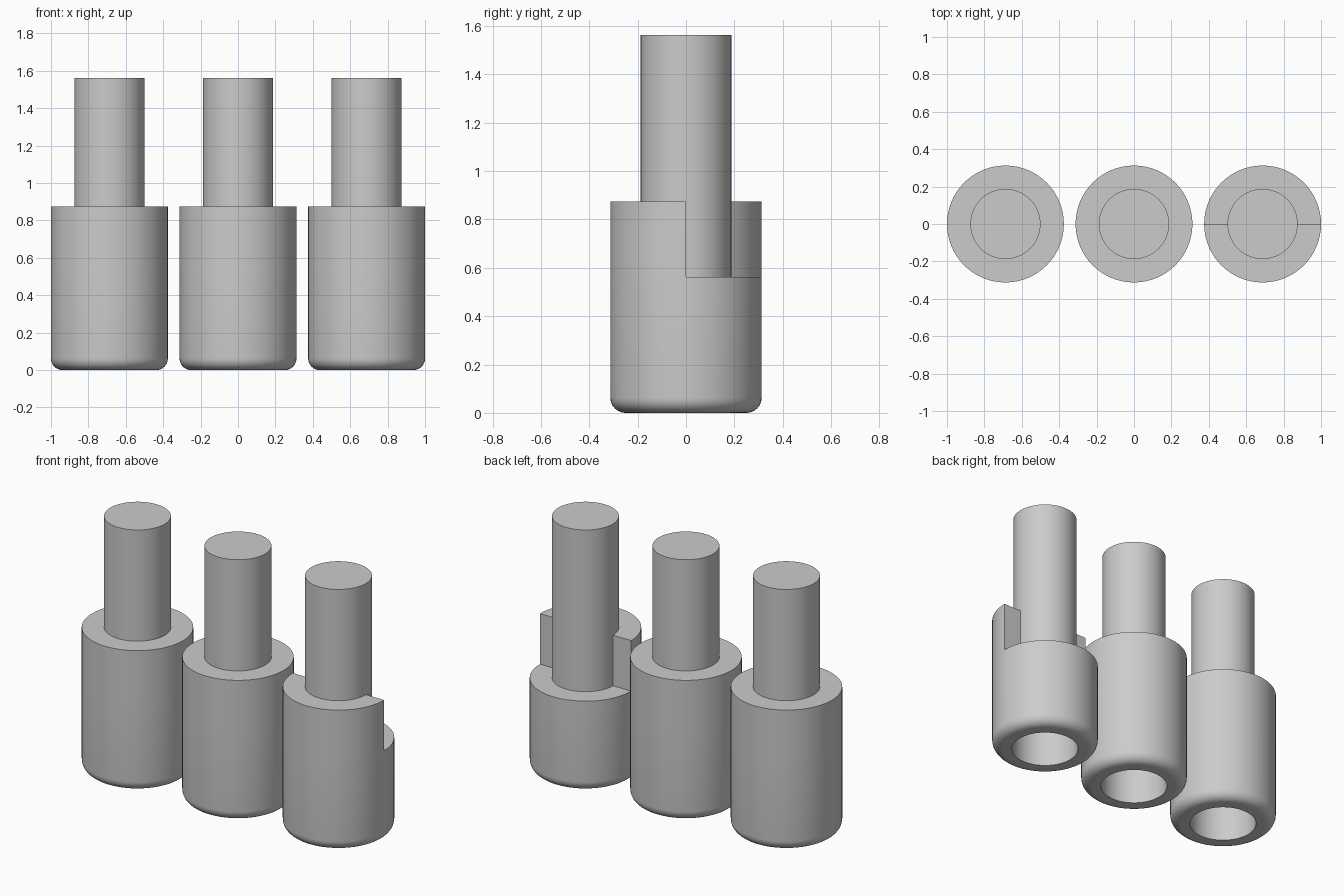
import bpy
import bmesh
from math import pi, sin, cos, radians

if "Cube" in bpy.data.objects:
    bpy.data.objects.remove(bpy.data.objects["Cube"], do_unlink=True)

BODY_R, PIN_R, HOLE_R = 0.3125, 0.1875, 0.195
BODY_TOP, PIN_TOP, NOTCH_Z, HOLE_TOP = 0.875, 1.5625, 0.5625, 0.5
FILLET = 0.0625
SPACING = 0.6875

grey = bpy.data.materials.new("plain grey")
grey.use_nodes = True
colour = (0.6, 0.6, 0.6, 1)
grey.diffuse_color = colour
grey.node_tree.nodes["Principled BSDF"].inputs["Base Color"].default_value = colour


def profile(notched):
    """Half outline: blind socket, rounded foot, wall, shoulder, pin."""
    pts = [(0, HOLE_TOP), (HOLE_R, HOLE_TOP), (HOLE_R, 0)]
    for i in range(9):
        a = i / 8 * pi / 2
        pts.append((BODY_R - FILLET + FILLET * sin(a), FILLET - FILLET * cos(a)))
    pts.append((BODY_R, NOTCH_Z))
    pts.append((PIN_R, NOTCH_Z) if notched else (BODY_R, BODY_TOP))
    pts += [(PIN_R, BODY_TOP), (PIN_R, PIN_TOP), (0, PIN_TOP)]
    return pts


def half_turn(bm, pts, direction):
    """Sweep the outline half a turn: +1 makes the back, -1 the front."""
    verts = [bm.verts.new((r, 0, z)) for r, z in pts]
    edges = [bm.edges.new(pair) for pair in zip(verts, verts[1:])]
    bmesh.ops.spin(bm, geom=verts + edges, cent=(0, 0, 0), axis=(0, 0, 1),
                   angle=direction * pi, steps=32, use_duplicate=False)


def make_peg(name, x, notched=False):
    bm = bmesh.new()
    half_turn(bm, profile(False), -1)
    half_turn(bm, profile(notched), 1)
    # upright walls of the notch
    if notched:
        for side in (-1, 1):
            corners = [(BODY_R, NOTCH_Z), (BODY_R, BODY_TOP),
                       (PIN_R, BODY_TOP), (PIN_R, NOTCH_Z)]
            bm.faces.new([bm.verts.new((side * r, 0, z)) for r, z in corners])
    bmesh.ops.remove_doubles(bm, verts=bm.verts[:], dist=0.0001)
    bmesh.ops.recalc_face_normals(bm, faces=bm.faces[:])
    mesh = bpy.data.meshes.new(name)
    bm.to_mesh(mesh)
    bm.free()
    mesh.materials.append(grey)
    peg = bpy.data.objects.new(name, mesh)
    peg.location.x = x
    bpy.context.collection.objects.link(peg)
    bpy.ops.object.select_all(action="DESELECT")
    peg.select_set(True)
    bpy.context.view_layer.objects.active = peg
    bpy.ops.object.shade_smooth_by_angle(angle=radians(30))


# Row of three pegs, the left one notched at the back
make_peg("right_peg", -SPACING)
make_peg("middle_peg", 0)
make_peg("left_notched_peg", SPACING, notched=True)
